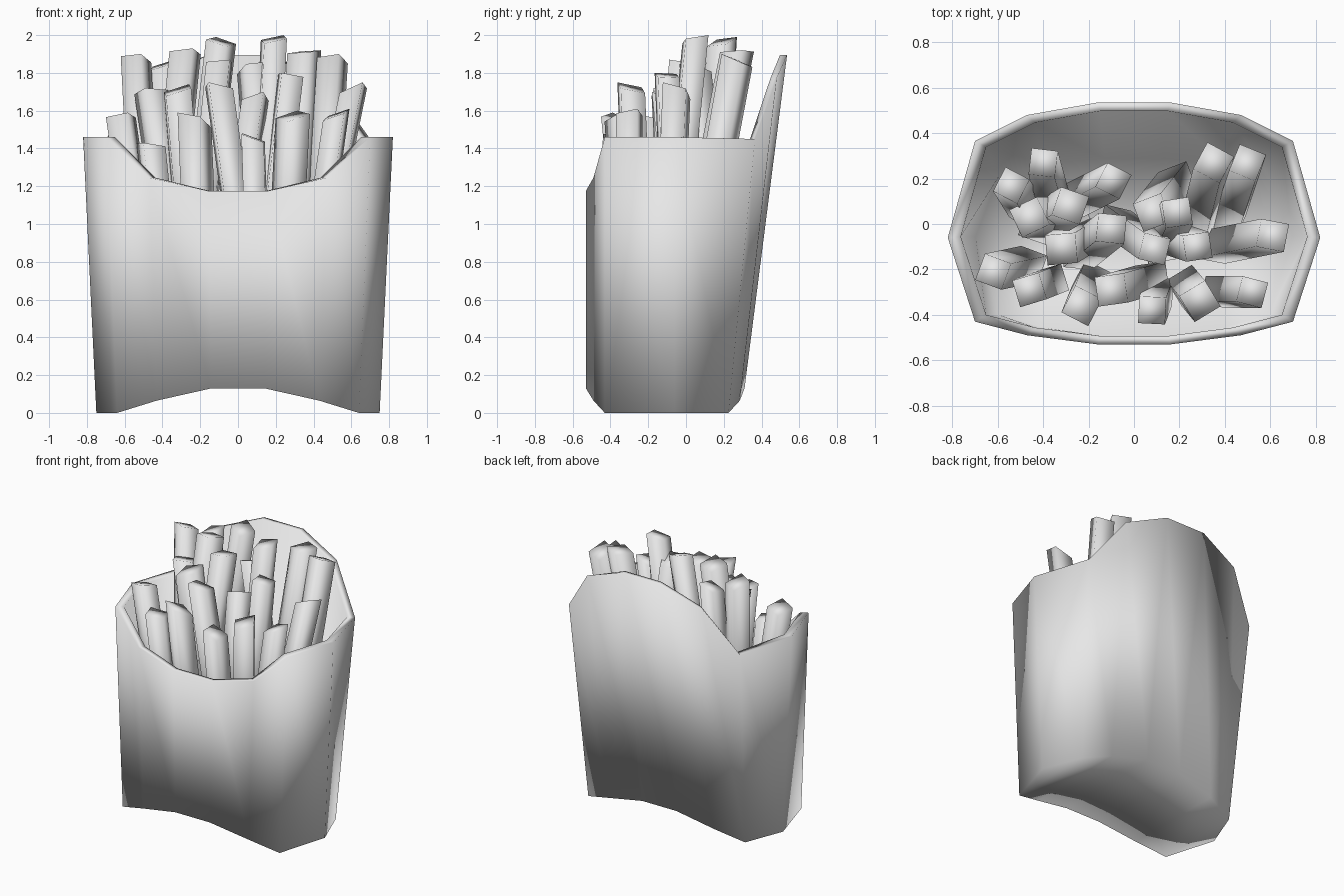
import bpy
import bmesh
import math
import random
from mathutils import Matrix, Vector

random.seed(4)

default_cube = bpy.data.objects.get("Cube")
if default_cube:
    bpy.data.objects.remove(default_cube, do_unlink=True)


def make_material(name, colour):
    material = bpy.data.materials.new(name)
    material.use_nodes = True
    material.diffuse_color = colour
    shader = material.node_tree.nodes["Principled BSDF"]
    shader.inputs["Base Color"].default_value = colour
    shader.inputs["Roughness"].default_value = 0.8
    return material


light_grey = make_material("light grey", (0.8, 0.8, 0.8, 1))


def make_object(name, bm):
    """Turn a bmesh into a smooth shaded object."""
    bmesh.ops.recalc_face_normals(bm, faces=bm.faces)
    for face in bm.faces:
        face.smooth = True
    mesh = bpy.data.meshes.new(name)
    bm.to_mesh(mesh)
    bm.free()
    mesh.materials.append(light_grey)
    obj = bpy.data.objects.new(name, mesh)
    bpy.context.collection.objects.link(obj)
    return obj


def mirrored_ring(half):
    """Close a +x half outline by mirroring it to -x."""
    return half + [(-x, y, z) for x, y, z in reversed(half)]


def inset(half, scale, lift):
    return [(x * scale, y * scale, z + lift) for x, y, z in half]


def cap_strips(bm, ring):
    """Fill a ring with strips running from front to back."""
    half = len(ring) // 2
    last = half - 1
    bm.faces.new([ring[0], ring[last], ring[half], ring[-1]])
    for side in (ring[:half], ring[:half - 1:-1]):
        bm.faces.new([side[0], side[1], side[last - 1], side[last]])
        bm.faces.new([side[1], side[2], side[last - 2], side[last - 1]])
        bm.faces.new(side[2:last - 1])


# Carton: outline from back centre, round the side, to front centre
rim = [(0.16, 0.535, 1.895), (0.47, 0.48, 1.77), (0.7, 0.365, 1.45),
       (0.82, -0.06, 1.46), (0.7, -0.43, 1.46), (0.47, -0.49, 1.245),
       (0.16, -0.53, 1.175)]
foot = [(0.14, 0.31, 0.13), (0.43, 0.285, 0.065), (0.64, 0.225, 0),
        (0.75, -0.06, 0), (0.64, -0.43, 0), (0.43, -0.49, 0.065),
        (0.14, -0.53, 0.13)]

bm = bmesh.new()
outlines = [foot, rim, inset(rim, 0.93, 0), inset(foot, 0.93, 0.05)]
rings = [[bm.verts.new(p) for p in mirrored_ring(h)] for h in outlines]
for lower, upper in zip(rings, rings[1:]):
    for i in range(len(lower)):
        j = (i + 1) % len(lower)
        bm.faces.new([lower[i], lower[j], upper[j], upper[i]])
cap_strips(bm, rings[0])
cap_strips(bm, rings[-1])
make_object("carton", bm)


def make_fry(name, x, y, z, lean_x, lean_y):
    """A square stick with a slanted tip whose highest corner is at z."""
    base_z = 0.45
    drop = z - base_z
    top = Vector((x, y, z))
    base = Vector((x - lean_x * drop, y - lean_y * drop, base_z))
    width = random.uniform(0.115, 0.135)
    turn = Matrix.Rotation(random.uniform(-0.6, 0.6), 3, "Z")
    slope = Vector((random.uniform(-0.4, 0.4), random.uniform(-0.5, 0.3), 0))

    bm = bmesh.new()
    bmesh.ops.create_cube(bm, size=1)
    corners = [v for v in bm.verts if v.co.z > 0]
    for v in bm.verts:
        offset = turn @ Vector((v.co.x * width, v.co.y * width, 0))
        v.co = (top if v in corners else base) + offset
        if v in corners:
            v.co.z += offset.dot(slope)
    excess = max(v.co.z for v in corners) - z
    for v in corners:
        v.co.z -= excess
    make_object(name, bm)


# Fries: tip x, y, z, then sideways and backward lean per unit of height
back_fries = [(-0.54, 0.17, 1.9, -0.05, 0.08), (-0.4, 0.27, 1.87, -0.05, 0.18),
              (-0.28, 0.08, 1.93, 0.1, 0.06), (-0.09, 0.19, 1.99, 0.12, 0.06),
              (0.08, 0.05, 1.86, -0.08, -0.1), (0.19, 0.05, 2, 0.05, 0.1),
              (0.35, 0.27, 1.92, 0.05, 0.2), (0.5, 0.27, 1.9, 0.06, 0.18)]
middle_fries = [(-0.46, 0.03, 1.72, -0.15, 0), (-0.32, -0.11, 1.74, -0.08, -0.05),
                (-0.1, -0.02, 1.87, 0.1, 0.08), (0.09, -0.11, 1.7, 0.14, -0.1),
                (0.28, -0.1, 1.8, 0.12, -0.04), (0.61, -0.05, 1.75, 0.2, 0.04)]
front_fries = [(-0.62, -0.21, 1.59, -0.14, -0.03), (-0.46, -0.29, 1.43, -0.1, -0.04),
               (-0.23, -0.36, 1.59, -0.04, -0.1), (-0.1, -0.29, 1.75, -0.14, -0.04),
               (0.08, -0.38, 1.48, -0.03, -0.08), (0.29, -0.34, 1.6, 0.05, -0.06),
               (0.52, -0.3, 1.61, 0.14, 0)]

for row, fries in (("back", back_fries), ("middle", middle_fries),
                   ("front", front_fries)):
    for number, fry in enumerate(fries, 1):
        make_fry(f"{row}_fry_{number}", *fry)
